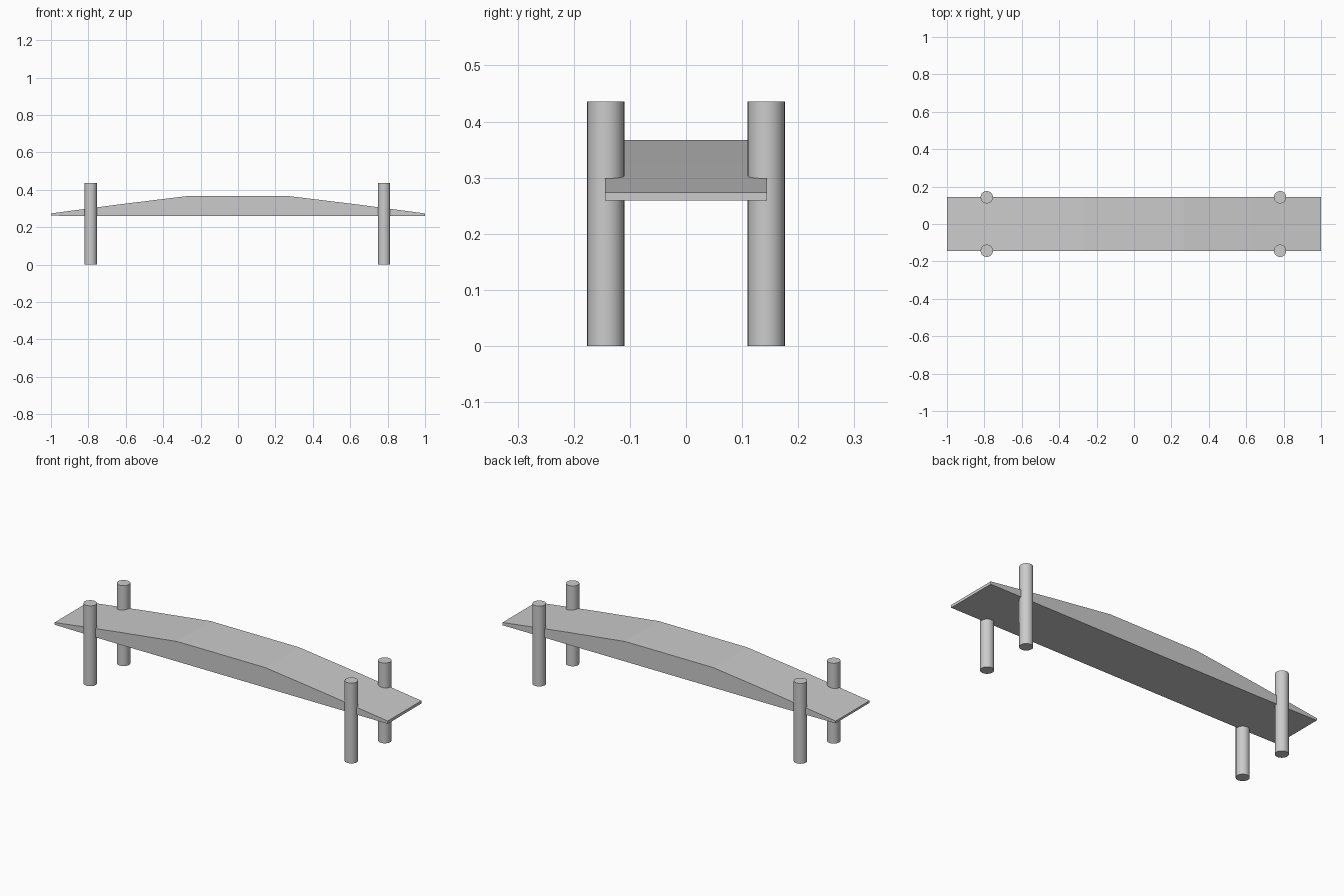
import bpy, bmesh

if "Cube" in bpy.data.objects:
    bpy.data.objects.remove(bpy.data.objects["Cube"])


def extrude_profile(name, profile, half_width):
    """Closed x/z profile swept across y."""
    bm = bmesh.new()
    face = bm.faces.new([bm.verts.new((x, -half_width, z)) for x, z in profile])
    ext = bmesh.ops.extrude_face_region(bm, geom=[face])
    moved = [g for g in ext["geom"] if isinstance(g, bmesh.types.BMVert)]
    bmesh.ops.translate(bm, verts=moved, vec=(0, 2 * half_width, 0))
    bmesh.ops.recalc_face_normals(bm, faces=bm.faces)
    mesh = bpy.data.meshes.new(name)
    bm.to_mesh(mesh)
    bm.free()
    obj = bpy.data.objects.new(name, mesh)
    bpy.context.collection.objects.link(obj)
    return obj


def post(name, x, y, radius=0.033, height=0.436):
    bpy.ops.mesh.primitive_cylinder_add(vertices=32, radius=radius, depth=height,
                                        location=(x, y, height / 2))
    bpy.context.object.name = name
    bpy.ops.object.shade_smooth_by_angle()


# Arched deck: flat underside, faceted hump on top
extrude_profile("bridge_deck", [(-1, 0.262), (-0.68, 0.259), (1, 0.259), (1, 0.274),
                                (0.63, 0.323), (0.265, 0.3675), (-0.265, 0.3675),
                                (-0.63, 0.323), (-1, 0.274)], 0.1445)

# Four round posts at the deck edges
for side, x in (("left", -0.787), ("right", 0.781)):
    for depth, y in (("front", -0.143), ("back", 0.143)):
        post(f"{depth}_{side}_post", x, y)
